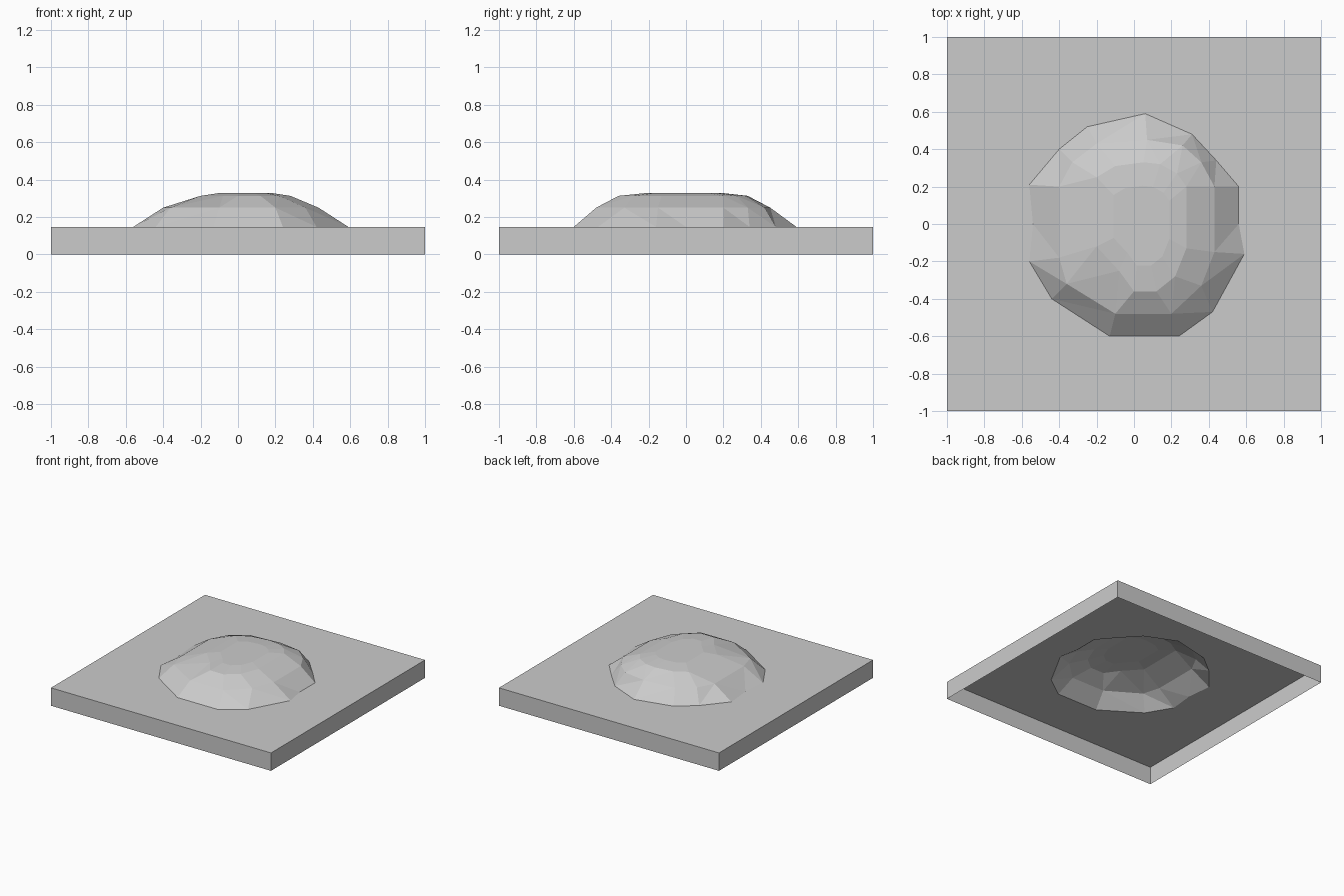
import bpy
import bmesh
from mathutils import Vector

default_cube = bpy.data.objects.get("Cube")
if default_cube:
    bpy.data.objects.remove(default_cube, do_unlink=True)

GROUND = 0.147   # level of the flat ground
HALF = 1.0       # half width of the square tile

# One line per sector, counter-clockwise from +x: foot, mid slope, shoulder
SECTORS = [
    ((.56, 0), (.43, .02), (.28, .04)),
    ((.56, .2), (.43, .2), (.28, .2)),
    ((.44, .34), (.36, .33), (.23, .27)),
    ((.31, .48), (.26, .42), (.14, .32)),
    ((.06, .59), (.07, .45), (.05, .33)),
    ((-.25, .52), (-.2, .43), (-.1, .31)),
    ((-.4, .4), (-.33, .33), (-.2, .25)),
    ((-.56, .21), (-.4, .2), (-.2, .12)),
    ((-.54, 0), (-.4, 0), (-.2, 0)),
    ((-.56, -.2), (-.4, -.18), (-.2, -.12)),
    ((-.44, -.4), (-.36, -.32), (-.08, -.25)),
    ((-.13, -.6), (-.1, -.48), (0, -.36)),
    ((.24, -.6), (.2, -.48), (.12, -.36)),
    ((.42, -.47), (.36, -.33), (.22, -.28)),
    ((.59, -.16), (.43, -.15), (.28, -.13)),
]
LEVELS = (GROUND, 0.25, 0.313)

stone = bpy.data.materials.new("grey stone")
stone.use_nodes = True
stone.diffuse_color = (0.6, 0.6, 0.6, 1)
stone.node_tree.nodes["Principled BSDF"].inputs["Base Color"].default_value = (0.6, 0.6, 0.6, 1)


def finish(bm, name):
    """Turn a bmesh into a flat shaded object."""
    mesh = bpy.data.meshes.new(name)
    bm.to_mesh(mesh)
    bm.free()
    mesh.materials.append(stone)
    obj = bpy.data.objects.new(name, mesh)
    bpy.context.collection.objects.link(obj)
    return obj


def add_loop(bm, points):
    return [bm.verts.new(p) for p in points]


def bridge(bm, lower, upper):
    """Join two closed loops of equal length, facing outward."""
    count = len(lower)
    for i in range(count):
        j = (i + 1) % count
        bm.faces.new((lower[i], lower[j], upper[j], upper[i]))


def ring_points(level):
    return [Vector((*sector[level], LEVELS[level])) for sector in SECTORS]


# Faceted mound: three slope rings and a gently crowned top
bm = bmesh.new()
rings = [add_loop(bm, ring_points(level)) for level in range(len(LEVELS))]
centre = Vector((0.04, 0, 0))
crown = []
for vert in rings[-1]:
    flat = Vector((vert.co.x, vert.co.y, 0))
    spot = centre.lerp(flat, 0.62)
    crown.append((spot.x, spot.y, 0.327))
rings.append(add_loop(bm, crown))
for lower, upper in zip(rings, rings[1:]):
    bridge(bm, lower, upper)
bm.faces.new(rings[-1])
bmesh.ops.triangulate(bm, faces=bm.faces[:])
finish(bm, "mound")

# Flat ground with an opening under the mound
bm = bmesh.new()
corners = [(-HALF, -HALF), (HALF, -HALF), (HALF, HALF), (-HALF, HALF)]
outer = add_loop(bm, [(x, y, GROUND) for x, y in corners])
foot = add_loop(bm, ring_points(0))
edges = []
for loop in (outer, foot):
    for a, b in zip(loop, loop[1:] + loop[:1]):
        edges.append(bm.edges.new((a, b)))
bmesh.ops.triangle_fill(bm, use_beauty=True, edges=edges, normal=(0, 0, 1))
bm.normal_update()
for face in bm.faces:
    if face.normal.z < 0:
        face.normal_flip()

# Side skirt of the tile, open underneath
bottom = add_loop(bm, [(x, y, 0) for x, y in corners])
bridge(bm, bottom, outer)
finish(bm, "ground_tile")
